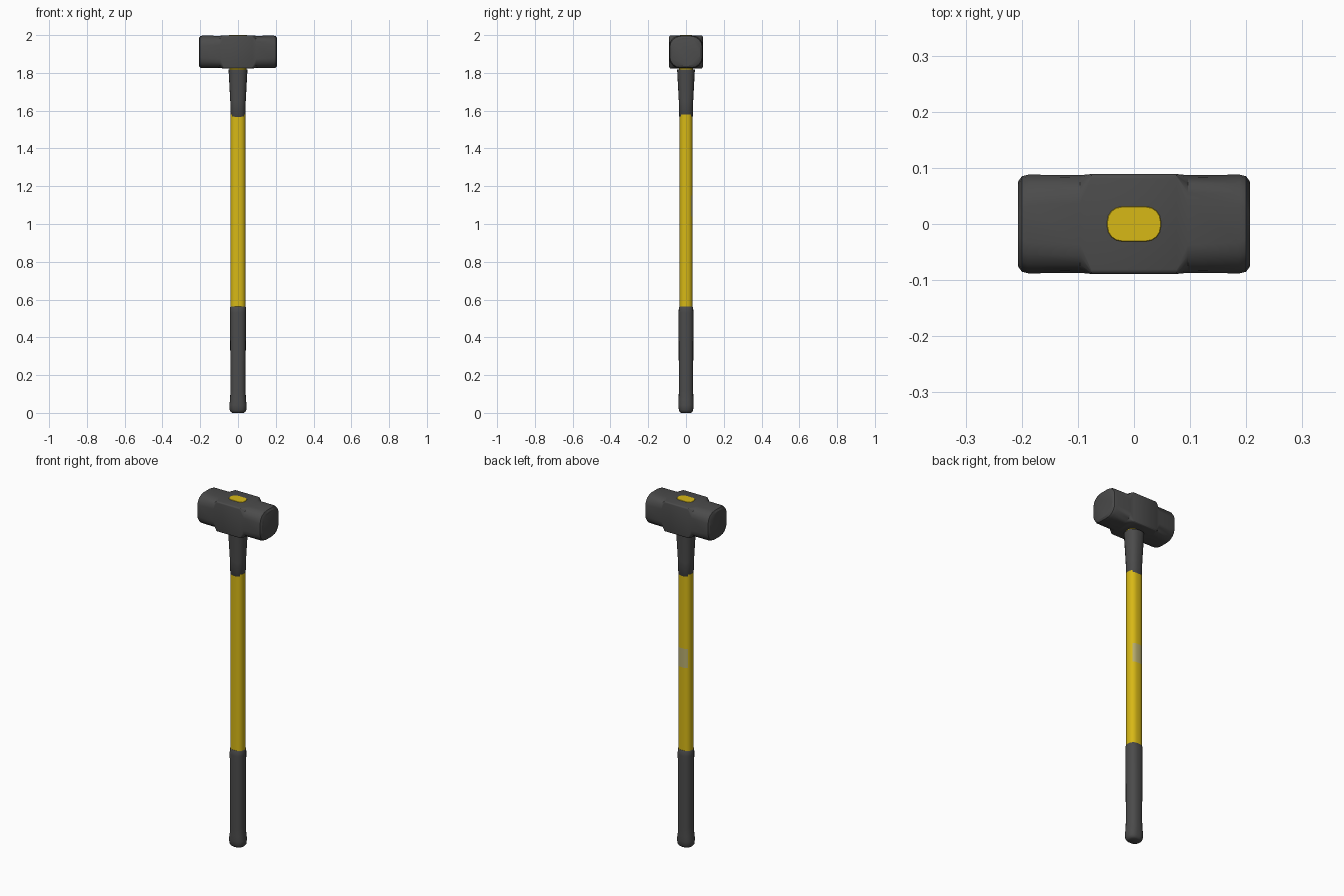
import bpy, bmesh
from math import cos, sin, pi, radians
from mathutils import Vector

cube = bpy.data.objects.get("Cube")
if cube:
    bpy.data.objects.remove(cube)


def material(name, rgb, rough=0.6):
    m = bpy.data.materials.new(name)
    m.use_nodes = True
    m.diffuse_color = (*rgb, 1)
    bsdf = m.node_tree.nodes["Principled BSDF"]
    bsdf.inputs["Base Color"].default_value = (*rgb, 1)
    bsdf.inputs["Roughness"].default_value = rough
    return m


GREY = material("dark grey", (0.07, 0.07, 0.07))
YELLOW = material("yellow", (0.68, 0.48, 0.008))
PALE = material("pale label", (0.48, 0.42, 0.16))


def loft(name, rings, mats, angle=35):
    """Skin a list of equal-length point rings and cap both ends."""
    bm = bmesh.new()
    loops = [[bm.verts.new(p) for p in ring] for ring in rings]
    n = len(loops[0])
    for a, b in zip(loops, loops[1:]):
        for i in range(n):
            j = (i + 1) % n
            bm.faces.new((a[i], a[j], b[j], b[i]))
    bm.faces.new(loops[0])
    bm.faces.new(loops[-1])
    bmesh.ops.recalc_face_normals(bm, faces=bm.faces)
    mesh = bpy.data.meshes.new(name)
    bm.to_mesh(mesh)
    bm.free()
    obj = bpy.data.objects.new(name, mesh)
    bpy.context.collection.objects.link(obj)
    for m in mats:
        mesh.materials.append(m)
    bpy.ops.object.select_all(action='DESELECT')
    obj.select_set(True)
    bpy.context.view_layer.objects.active = obj
    bpy.ops.object.shade_smooth_by_angle(angle=radians(angle))
    return obj


def rounded(hw, hh, r, steps=4):
    """Rounded rectangle outline as (u, v) pairs."""
    pts = []
    for k, (sx, sy) in enumerate(((1, 1), (-1, 1), (-1, -1), (1, -1))):
        for i in range(steps + 1):
            a = pi / 2 * (k + i / steps)
            pts.append((sx * (hw - r) + r * cos(a), sy * (hh - r) + r * sin(a)))
    return pts


def shaft(name, sections, mats, roundness=0.85):
    """Vertical part from (z, half width x, half depth y) sections."""
    return loft(name, [[Vector((u, v, z)) for u, v in
                        rounded(hx, hy, roundness * min(hx, hy))]
                       for z, hx, hy in sections], mats)


# Steel head: square waist, rounded striking ends with a bevelled rim
half = [(0.0, 0.089, 0.008), (0.076, 0.089, 0.008), (0.096, 0.087, 0.05),
        (0.188, 0.088, 0.055), (0.2, 0.085, 0.058), (0.207, 0.075, 0.06)]
stations = [(-x, h, r) for x, h, r in reversed(half[1:])] + half[1:]
loft("hammer_head", [[Vector((x, u, 1.911 + v * 0.98)) for u, v in rounded(h, h, r)]
                     for x, h, r in stations], [GREY], 28)

# Handle core showing through the eye of the head
shaft("handle_eye_end", [(1.8, 0.044, 0.038), (1.83, 0.046, 0.036),
                         (1.995, 0.05, 0.033), (2.0, 0.047, 0.03)], [YELLOW])

# Flared collar below the head
shaft("collar", [(1.565, 0.036, 0.033), (1.57, 0.039, 0.036), (1.65, 0.041, 0.038),
                 (1.78, 0.048, 0.045), (1.817, 0.05, 0.047)], [GREY])

# Painted shaft with a pale label on its back
handle = shaft("handle_shaft", [(z, 0.04, 0.034) for z in (0.55, 1.04, 1.15, 1.58)],
               [YELLOW, PALE])
for f in handle.data.polygons:
    if 1.0 < f.center.z < 1.2 and f.normal.y > 0.75:
        f.material_index = 1

# Rubber grip with a swollen rounded butt
shaft("grip", [(0.0, 0.03, 0.026), (0.005, 0.038, 0.033), (0.015, 0.044, 0.038),
               (0.04, 0.046, 0.04), (0.07, 0.042, 0.039), (0.12, 0.04, 0.038),
               (0.53, 0.042, 0.039), (0.558, 0.042, 0.038), (0.562, 0.04, 0.035)], [GREY])
